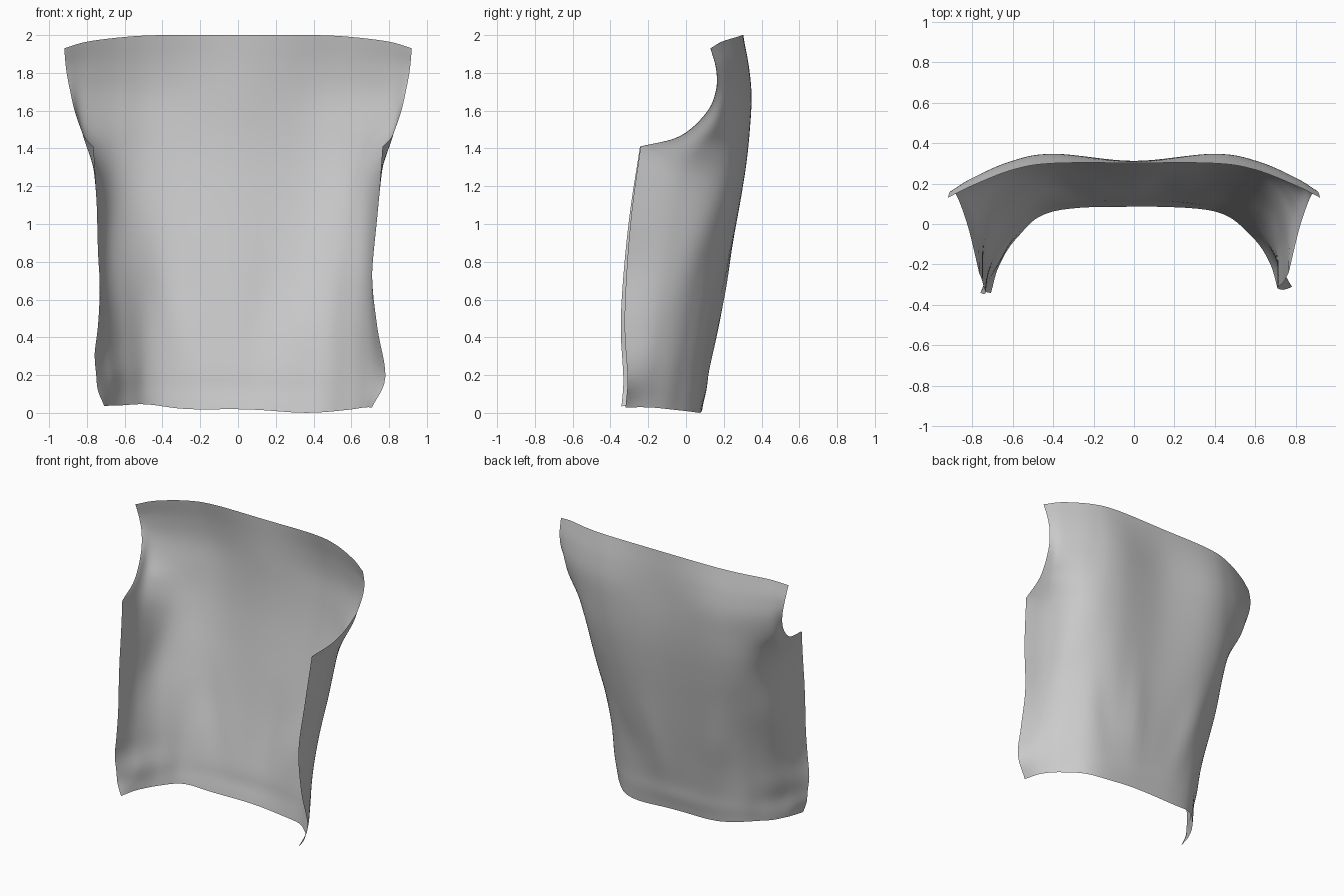
import bpy
import math
from mathutils import Vector

cube = bpy.data.objects.get("Cube")
if cube:
    bpy.data.objects.remove(cube, do_unlink=True)

# Lengthwise guide curves of the left half, each running from collar to hem
spine = [(0, .302, 2), (0, .31, 1.84), (0, .312, 1.68), (0, .31, 1.5),
         (0, .298, 1.32), (0, .275, 1.13), (0, .245, .93), (0, .205, .68),
         (0, .16, .43), (0, .115, .2), (0, .085, .02)]
blade = [(.4, .3, 2), (.4, .332, 1.84), (.4, .347, 1.68), (.4, .338, 1.5),
         (.4, .318, 1.32), (.4, .285, 1.13), (.4, .242, .93), (.4, .185, .68),
         (.4, .125, .43), (.4, .085, .2), (.4, .062, .015)]
corner = [(.6, .268, 1.99), (.61, .298, 1.83), (.62, .307, 1.68), (.63, .285, 1.51),
          (.64, .25, 1.35), (.645, .195, 1.18), (.64, .12, .95), (.615, .05, .7),
          (.59, .005, .44), (.595, -.04, .2), (.58, -.06, .02)]
side = [(.8, .19, 1.965), (.805, .218, 1.83), (.81, .22, 1.68), (.81, .175, 1.53),
        (.79, .09, 1.41), (.755, -.015, 1.26), (.725, -.065, 1), (.7, -.11, .72),
        (.69, -.145, .44), (.7, -.175, .2), (.67, -.19, .03)]
armhole = [(.92, .13, 1.93), (.91, .16, 1.82), (.89, .16, 1.71), (.862, .11, 1.59),
           (.815, -.03, 1.465), (.765, -.24, 1.41)]
side_seam = [(.765, -.24, 1.41), (.74, -.287, 1.07), (.71, -.315, .74),
             (.738, -.325, .45), (.78, -.31, .19), (.71, -.32, .03)]


def smooth_path(points, steps):
    """Pass a smooth curve through the points, sampled evenly per span."""
    pts = [Vector(p) for p in points]
    pts = [2 * pts[0] - pts[1]] + pts + [2 * pts[-1] - pts[-2]]
    path = []
    for a, b, c, d in zip(pts, pts[1:], pts[2:], pts[3:]):
        for i in range(steps):
            t = i / steps
            path.append(b + (c - a) * t / 2
                        + (a * 2 - b * 5 + c * 4 - d) * t * t / 2
                        + (b * 3 - a - c * 3 + d) * t ** 3 / 2)
    return path + [pts[-2]]


def mirror(path):
    return [Vector((-p.x, p.y, p.z)) for p in path]


def bump(value, centre, width):
    return math.exp(-((value - centre) / width) ** 2)


def drape(p):
    """Add the soft folds, the hem roll and the uneven lower edge."""
    x, y, z = p
    low = bump(z, .55, .3)
    back = bump(x, 0, .5)
    y += .012 * low * bump(x, .08 + .1 * z, .07)
    y -= .012 * low * bump(x, .25 + .25 * z, .08)
    y += .012 * low * bump(x, -.2 - .25 * z, .08)
    y += .006 * bump(z, .13, .06) * back
    z += bump(z, 0, .12) * (.03 * bump(x, -.5, .16) - .015 * bump(x, .35, .2))
    if x < 0:
        wall = min(1, max(0, (-x - .5) / .2))
        x -= .025 * wall * bump(z, .78, .25)
        x += .03 * wall * bump(z, .19, .1)
        y -= .022 * wall * bump(z, .2, .9)
    return x, y, max(z, 0)


# Loft the guide curves into one open sheet, with a sharp armhole corner
half = [smooth_path(guide, 6) for guide in (spine, blade, corner, side)]
half.append(smooth_path(armhole, 6)[:-1] + smooth_path(side_seam, 6))
guides = [mirror(path) for path in reversed(half[1:])] + half
rows = [smooth_path(row, 8) for row in zip(*guides)]
width = len(rows[0])
verts = [drape(p) for row in rows for p in row]
faces = []
for r in range(len(rows) - 1):
    for c in range(width - 1):
        i = r * width + c
        faces.append((i, i + 1, i + width + 1, i + width))

mesh = bpy.data.meshes.new("garment_back_panel")
mesh.from_pydata(verts, [], faces)
mesh.update()
panel = bpy.data.objects.new("garment_back_panel", mesh)
bpy.context.collection.objects.link(panel)

# Plain cloth colour
cloth = bpy.data.materials.new("light_grey_cloth")
cloth.use_nodes = True
grey = (.6, .6, .6, 1)
cloth.diffuse_color = grey
cloth.node_tree.nodes["Principled BSDF"].inputs["Base Color"].default_value = grey
mesh.materials.append(cloth)

bpy.context.view_layer.objects.active = panel
panel.select_set(True)
bpy.ops.object.shade_smooth()
